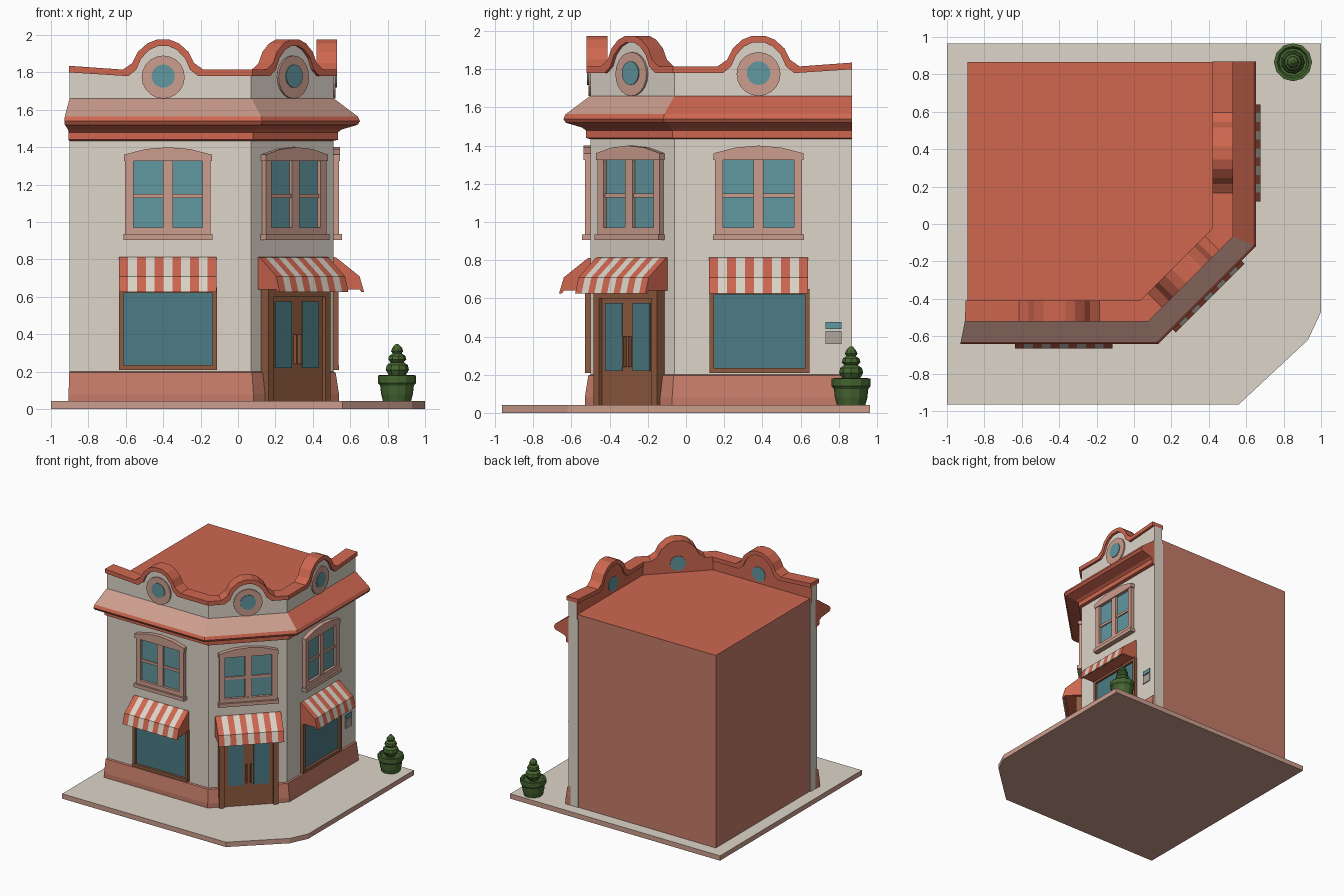
import bpy, bmesh, math
from mathutils import Vector

if "Cube" in bpy.data.objects:
    bpy.data.objects.remove(bpy.data.objects["Cube"])

def mat(name, r, g, b):
    m = bpy.data.materials.new(name)
    m.diffuse_color = (r, g, b, 1)
    m.use_nodes = True
    m.node_tree.nodes["Principled BSDF"].inputs["Base Color"].default_value = m.diffuse_color
    return m

WHITE = mat("plaster white", .72, .66, .58)
RED = mat("roof red", .62, .135, .08)
SALMON = mat("salmon wall", .56, .20, .14)
PINK = mat("pink trim", .60, .34, .27)
TEAL = mat("teal pane", .12, .31, .35)
GLASS = mat("dark shop glass", .07, .20, .23)
WOOD = mat("brown wood", .28, .105, .05)
GREEN = mat("plant green", .06, .13, .03)
GREY = mat("stone grey", .42, .38, .34)

def loft(name, rings, mats, rule=None):
    """Skin equal closed rings and cap both ends; rule(segment, edge) picks the material."""
    rule = rule or (lambda k, j: 0)
    bm = bmesh.new()
    vs = [[bm.verts.new(p) for p in r] for r in rings]
    n = len(rings[0])
    for k in range(len(vs) - 1):
        for j in range(n):
            a, b = vs[k], vs[k + 1]
            f = bm.faces.new((a[j], a[(j + 1) % n], b[(j + 1) % n], b[j]))
            f.material_index = rule(k, j)
    for r, k in ((vs[0], -1), (vs[-1], -2)):
        bm.faces.new(r).material_index = rule(k, 0)
    bmesh.ops.recalc_face_normals(bm, faces=bm.faces)
    me = bpy.data.meshes.new(name)
    bm.to_mesh(me)
    bm.free()
    for m in mats:
        me.materials.append(m)
    ob = bpy.data.objects.new(name, me)
    bpy.context.collection.objects.link(ob)
    return ob

# The three street walls: front, chamfered corner, right side
LEN = [.97, .44 * math.sqrt(2), .93]
S = math.sqrt(.5)
DIR = [Vector((1, 0, 0)), Vector((S, S, 0)), Vector((0, 1, 0))]
NRM = [Vector((0, -1, 0)), Vector((S, -S, 0)), Vector((1, 0, 0))]
WALL = ["front", "corner", "right"]

def off(d, z=0):
    """Mitred street line pushed out by d."""
    return [Vector((-.9 - .2 * max(d, 0), -.5 - d, z)), Vector((.07 + .414 * d, -.5 - d, z)),
            Vector((.51 + d, -.06 - .414 * d, z)), Vector((.51 + d, .87, z))]

def pt(i, u, d, z):
    """Point on wall i: u along it, d outwards, z up; ends are mitred."""
    if abs(u) < 1e-6:
        return off(d, z)[i]
    if abs(u - LEN[i]) < 1e-6:
        return off(d, z)[i + 1]
    return off(0, z)[i] + DIR[i] * u + NRM[i] * d

def sweep(name, prof, mats, rule=None):
    cols = [off(d, z) for d, z in prof]
    return loft(name, [[c[k] for c in cols] for k in range(4)], mats, rule)

def strip(name, i, lower, upper, d0, d1, mats, rule=None):
    rings = [[pt(i, a, d0, b), pt(i, a, d1, b), pt(i, c, d1, e), pt(i, c, d0, e)]
             for (a, b), (c, e) in zip(lower, upper)]
    return loft(name, rings, mats, rule)

def box(name, i, u0, u1, z0, z1, d0, d1, m):
    return strip(name, i, [(u0, z0), (u1, z0)], [(u0, z1), (u1, z1)], d0, d1, [m])

def disc(name, i, u, z, r, d0, d1, m, n=20):
    an = [2 * math.pi * k / n for k in range(n)]
    return loft(name, [[pt(i, u + r * math.cos(a), d, z + r * math.sin(a)) for a in an]
                       for d in (d0, d1)], [m])

def lathe(name, x, y, prof, m, n=10):
    an = [2 * math.pi * k / n for k in range(n)]
    ob = loft(name, [[(x + r * math.cos(a), y + r * math.sin(a), z) for a in an]
                     for r, z in prof], [m])
    return ob

# Pavement slab with a cut corner
slab = [(-1, -.965), (.56, -.965), (.93, -.62), (1, -.47), (1, .965), (-1, .965)]
loft("pavement", [[(x, y, z) for x, y in slab] for z in (0, .042)], [PINK, WHITE],
     lambda k, j: 1 if k == -2 else 0)

# Plain rear block with flat roof
core = [(-.89, -.42), (.035, -.42), (.43, -.025), (.43, .865), (-.89, .865)]
loft("rear_block", [[(x, y, z) for x, y in core] for z in (.042, 1.70)], [SALMON, RED],
     lambda k, j: 1 if k == -2 else 0)

# Street facade, plinth and cornice follow the same bent line
sweep("facade", [(-.09, .042), (0, .042), (0, 1.66), (-.09, 1.66)], [WHITE])
sweep("plinth", [(-.02, .042), (.03, .042), (.03, .08), (.012, .195), (-.02, .21)], [SALMON])
sweep("cornice", [(-.02, 1.67), (.01, 1.655), (.13, 1.565), (.142, 1.54), (.13, 1.52),
                  (.045, 1.495), (.025, 1.48), (.025, 1.44), (-.02, 1.43)], [RED, PINK],
      lambda k, j: 1 if j in (0, 1) and k in (0, 1) else 0)

# Scrolled parapet with round window on each wall
half = [(-.215, 1.815), (-.165, 1.85), (-.135, 1.91), (-.085, 1.955), (-.035, 1.975)]
arch = half + [(-u, z) for u, z in reversed(half)]
for i, c in enumerate((.50, .311, .44)):
    L, w = LEN[i], WALL[i]
    e0, e1 = (1.835 if i == 0 else 1.815), (1.835 if i == 2 else 1.815)
    top = [(0, e0)] + [(c + u, z) for u, z in arch] + [(L, e1)]
    inner = [(0, e0 - .035)] + [(c + u * .87, z - .035) for u, z in arch] + [(L, e1 - .035)]
    base = [(u, 1.64) for u, z in inner]
    strip(w + "_parapet", i, base, inner, -.08, 0, [WHITE, RED],
          lambda k, j: 1 if j == 3 and k >= 0 else 0)
    strip(w + "_coping", i, inner, top, -.09, .02, [RED])
    disc(w + "_round_frame", i, c, 1.775, .115, -.01, .012, PINK)
    disc(w + "_round_pane", i, c, 1.78, .062, -.085, .018, TEAL)

# Upper sash windows and striped awnings
for i, c in enumerate((.525, .311, .44)):
    w = WALL[i]
    for s in (-1, 1):
        side = "left" if s < 0 else "right"
        a, b = sorted((c + s * .185, c + s * .228))
        box(f"{w}_window_jamb_{side}", i, a, b, .93, 1.35, -.01, .03, PINK)
    box(w + "_window_mullion", i, c - .027, c + .027, .93, 1.34, -.01, .027, PINK)
    box(w + "_window_rail", i, c - .19, c + .19, 1.128, 1.15, -.01, .018, PINK)
    box(w + "_window_bottom", i, c - .228, c + .228, .93, .97, -.01, .03, PINK)
    box(w + "_window_sill", i, c - .238, c + .238, .905, .935, -.01, .045, PINK)
    us = [c + u for u in (-.235, -.12, 0, .12, .235)]
    strip(w + "_window_head", i, [(u, 1.325) for u in us],
          list(zip(us, (1.36, 1.39, 1.40, 1.39, 1.36))), -.01, .036, [PINK])
    box(w + "_window_panes", i, c - .19, c + .19, .96, 1.33, 0, .008, TEAL)

    prof = [(-.01, .64), (-.01, .815), (.015, .81), (.14, .71), (.165, .625), (.15, .625), (.14, .64)]
    n = 11
    rings = [[pt(i, c - .26 + .52 * k / n, d, z) for d, z in prof] for k in range(n + 1)]
    loft(w + "_awning", rings, [RED, WHITE],
         lambda k, j: 1 if k > 0 and k % 2 and j < 5 else 0)

# Shop windows on the two long walls
for i, c in ((0, .525), (2, .445)):
    w = WALL[i]
    box(w + "_shop_glass", i, c - .25, c + .25, .23, .64, -.01, .009, GLASS)
    for s in (-1, 1):
        a, b = sorted((c + s * .238, c + s * .262))
        box(f"{w}_shop_jamb_{'left' if s < 0 else 'right'}", i, a, b, .21, .64, -.01, .028, WOOD)
    box(w + "_shop_sill", i, c - .262, c + .262, .21, .235, -.01, .03, WOOD)
    box(w + "_shop_head", i, c - .262, c + .262, .62, .65, -.01, .028, WOOD)

# Double door in the corner wall
c = .311
box("door_panel", 1, c - .22, c + .22, .042, .63, -.01, .033, WOOD)
box("door_header", 1, c - .235, c + .235, .60, .65, -.01, .055, WOOD)
for s in (-1, 1):
    side = "left" if s < 0 else "right"
    a, b = sorted((c + s * .195, c + s * .235))
    box("door_post_" + side, 1, a, b, .042, .62, -.01, .055, WOOD)
    a, b = sorted((c + s * .04, c + s * .165))
    box("door_glass_" + side, 1, a, b, .22, .575, .03, .039, GLASS)
    a, b = sorted((c + s * .012, c + s * .024))
    box("door_handle_" + side, 1, a, b, .24, .40, .03, .055, WOOD)

# Small notice plate on the right wall
box("notice_plate", 2, .79, .875, .36, .43, -.005, .008, GREY)
box("notice_top", 2, .79, .875, .44, .475, -.005, .008, TEAL)

# Potted topiary
lathe("plant_pot", .85, .865, [(.075, .042), (.085, .08), (.09, .125), (.102, .14), (.102, .18),
                               (.085, .182), (.075, .165)], GREEN, 12)
lathe("topiary", .85, .865, [(.03, .16), (.05, .185), (.064, .21), (.058, .235), (.036, .25),
                             (.05, .265), (.044, .285), (.025, .297), (.034, .31),
                             (.026, .328), (.008, .348)], GREEN, 9)
